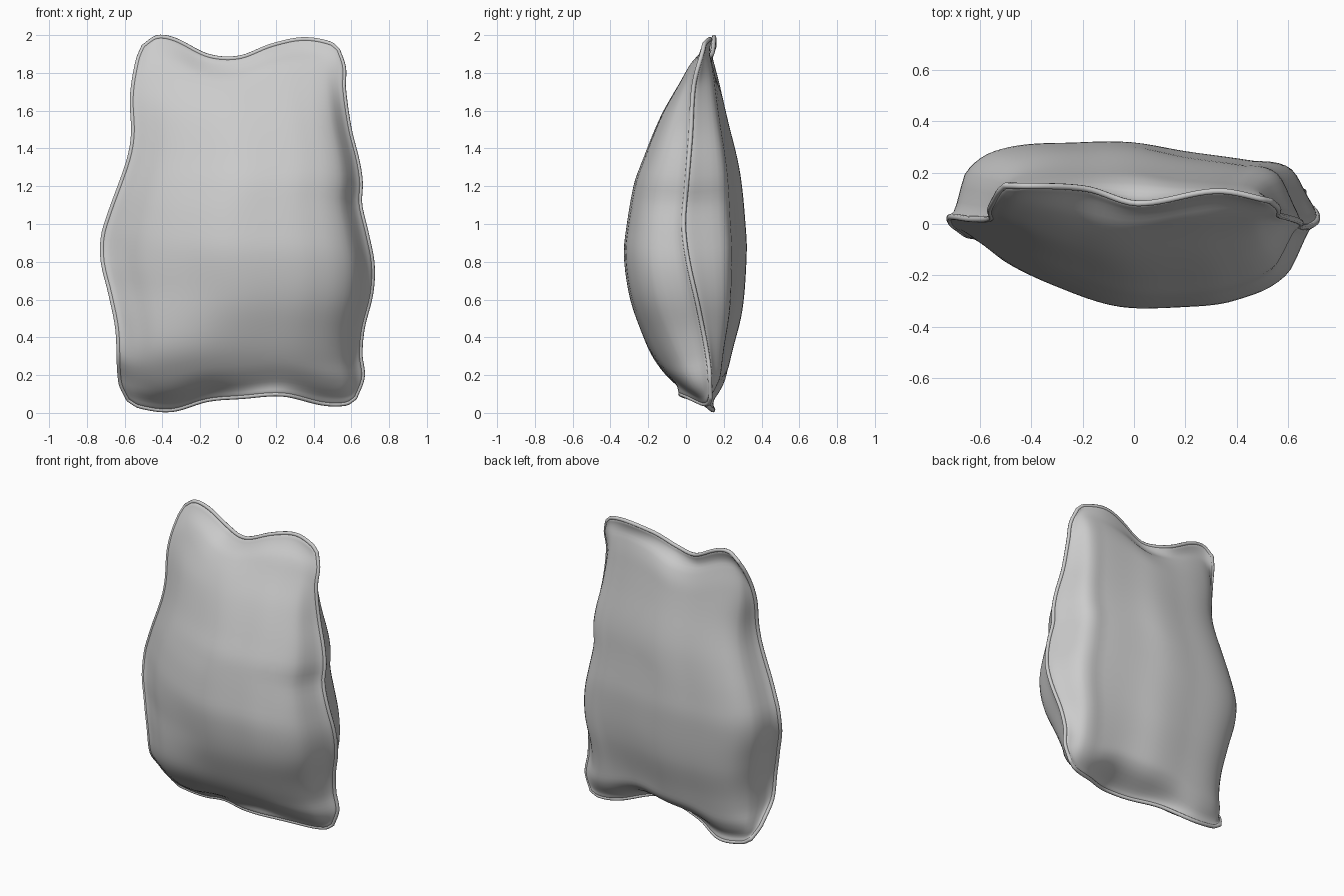
import bpy, bmesh, math

if "Cube" in bpy.data.objects:
    bpy.data.objects.remove(bpy.data.objects["Cube"])

NU, NV = 48, 64
PIPE = 0.012


def table(*nums):
    """Smooth interpolator through (key, value) pairs."""
    ks, vs = nums[0::2], nums[1::2]

    def slope(i):
        a, b = max(i - 1, 0), min(i + 1, len(ks) - 1)
        return (vs[b] - vs[a]) / (ks[b] - ks[a])

    def f(t):
        i = 0
        while i < len(ks) - 2 and t > ks[i + 1]:
            i += 1
        h = ks[i + 1] - ks[i]
        s = min(max((t - ks[i]) / h, 0), 1)
        return ((2*s**3 - 3*s*s + 1) * vs[i] + (s**3 - 2*s*s + s) * h * slope(i)
                + (3*s*s - 2*s**3) * vs[i + 1] + (s**3 - s*s) * h * slope(i + 1))
    return f


def lerp(a, b, t):
    return a + (b - a) * t


# Outline seen from the front (sides keyed by height, ends keyed by width)
left = table(0, -.58, .1, -.622, .4, -.638, .6, -.675, .78, -.715, .92, -.715,
             1.05, -.68, 1.35, -.58, 1.5, -.555, 1.72, -.56, 1.92, -.53, 2, -.5)
right = table(0, .62, .12, .66, .25, .648, .4, .66, .6, .705, .77, .712, .95, .68,
              1.12, .645, 1.23, .65, 1.35, .635, 1.55, .59, 1.78, .56, 1.9, .56, 2, .53)
bottom = table(0, .07, .05, .035, .19, .016, .35, .07, .5, .085, .68, .098, .86, .05, .96, .05, 1, .08)
top = table(0, 1.94, .07, 1.988, .16, 1.975, .33, 1.89, .49, 1.88, .66, 1.945, .82, 1.978, .96, 1.955, 1, 1.92)

# Depth of the seam along sides and ends (the ends add to the sides)
seam_left = table(0, .13, .12, .06, .25, -.03, .45, -.045, .7, -.01, .9, .025, 1.2, .015,
                  1.5, .02, 1.8, .07, 2, .14)
seam_right = table(0, .13, .2, .12, .5, .07, .8, .01, 1, -.01, 1.2, .005, 1.5, .03, 1.8, .05, 2, .1)
seam_bottom = table(0, 0, .19, .01, .35, -.06, .65, -.16, .85, -.05, 1, 0)
seam_top = table(0, .01, .3, .01, .5, -.04, .8, .02, 1, -.01)

# Depth of the stuffed front and back panels, and how they swell across the width
front_y = table(.05, .0, .1, -.05, .17, -.09, .31, -.18, .44, -.235, .6, -.285, .8, -.318, .92, -.318,
                1.2, -.27, 1.34, -.22, 1.58, -.125, 1.76, -.03, 1.87, .02, 2, .1)
back_y = table(0, .17, .07, .195, .33, .238, .545, .285, .8, .313, .94, .316, 1.25, .282,
               1.55, .217, 1.87, .16, 2, .13)
front_swell = table(0, 0, .02, .02, .08, .22, .16, .5, .3, .77, .47, 1, .64, 1, .78, .92, .92, .62, .98, .08, 1, 0)
low_swell = table(0, 0, .02, .06, .08, .45, .16, .8, .3, 1, .45, 1, .64, .92, .78, .8, .92, .5, .98, .06, 1, 0)
back_swell = table(0, 0, .015, .08, .045, .6, .15, .92, .36, 1, .5, 1, .64, .9, .82, .78, .93, .66, .985, .15, 1, 0)
end_swell = table(0, 0, .012, .1, .045, .75, .09, 1, .5, 1, .85, 1, .94, .8, .985, .1, 1, 0)


def point(u, v, front):
    z = lerp(bottom(u), top(u), v)
    # the left seam only pulls the left part of the cushion
    seam = lerp(seam_left(2 * v), seam_right(2 * v), u)
    seam += lerp(seam_bottom(u) * (1 - v)**2, seam_top(u) * v, v)
    if front:   # the stuffing sags to the lower left
        w = lerp(front_swell(u), low_swell(u), math.exp(-((z - .25) / .28)**2))
    else:
        w = back_swell(u)
    w *= end_swell(v)
    y = lerp(seam, front_y(z) if front else back_y(z), w)
    # rolled lip beside the seam
    lip = PIPE * math.sqrt(min(1, min(u, 1 - u, v, 1 - v) / .008)) * max(0, 1 - 2 * w)
    return lerp(left(2 * v), right(2 * v), u), y + (-lip if front else lip), z


def spread(i, n):
    """Parameter with rows packed towards the seam."""
    t = i / n
    return lerp(t, (1 - math.cos(math.pi * t)) / 2, .8)


# Stuffed cushion body: two panels sharing the seam
bm = bmesh.new()
edge = {}
for front in (True, False):
    grid = {}
    for i in range(NU + 1):
        for j in range(NV + 1):
            if (i, j) in edge:
                grid[i, j] = edge[i, j]
                continue
            grid[i, j] = bm.verts.new(point(spread(i, NU), spread(j, NV), front))
            if i in (0, NU) or j in (0, NV):
                edge[i, j] = grid[i, j]
    for i in range(NU):
        for j in range(NV):
            f = [grid[i, j], grid[i + 1, j], grid[i + 1, j + 1], grid[i, j + 1]]
            bm.faces.new(f if front else f[::-1]).smooth = True

# Seam loop order for the piping
loop = ([(i, 0) for i in range(NU)] + [(NU, j) for j in range(NV)]
        + [(i, NV) for i in range(NU, 0, -1)] + [(0, j) for j in range(NV, 0, -1)])
path = [edge[k].co.copy() for k in loop]
mesh = bpy.data.meshes.new("cushion_body")
bm.to_mesh(mesh)
bm.free()
bpy.context.collection.objects.link(bpy.data.objects.new("cushion_body", mesh))

# Rounded piping along the seam
curve = bpy.data.curves.new("seam_piping", 'CURVE')
curve.dimensions = '3D'
curve.bevel_depth = PIPE
curve.bevel_resolution = 2
spline = curve.splines.new('POLY')
spline.points.add(len(path) - 1)
for p, co in zip(spline.points, path):
    p.co = (*co, 1)
spline.use_cyclic_u = True
spline.use_smooth = True
bpy.context.collection.objects.link(bpy.data.objects.new("seam_piping", curve))
